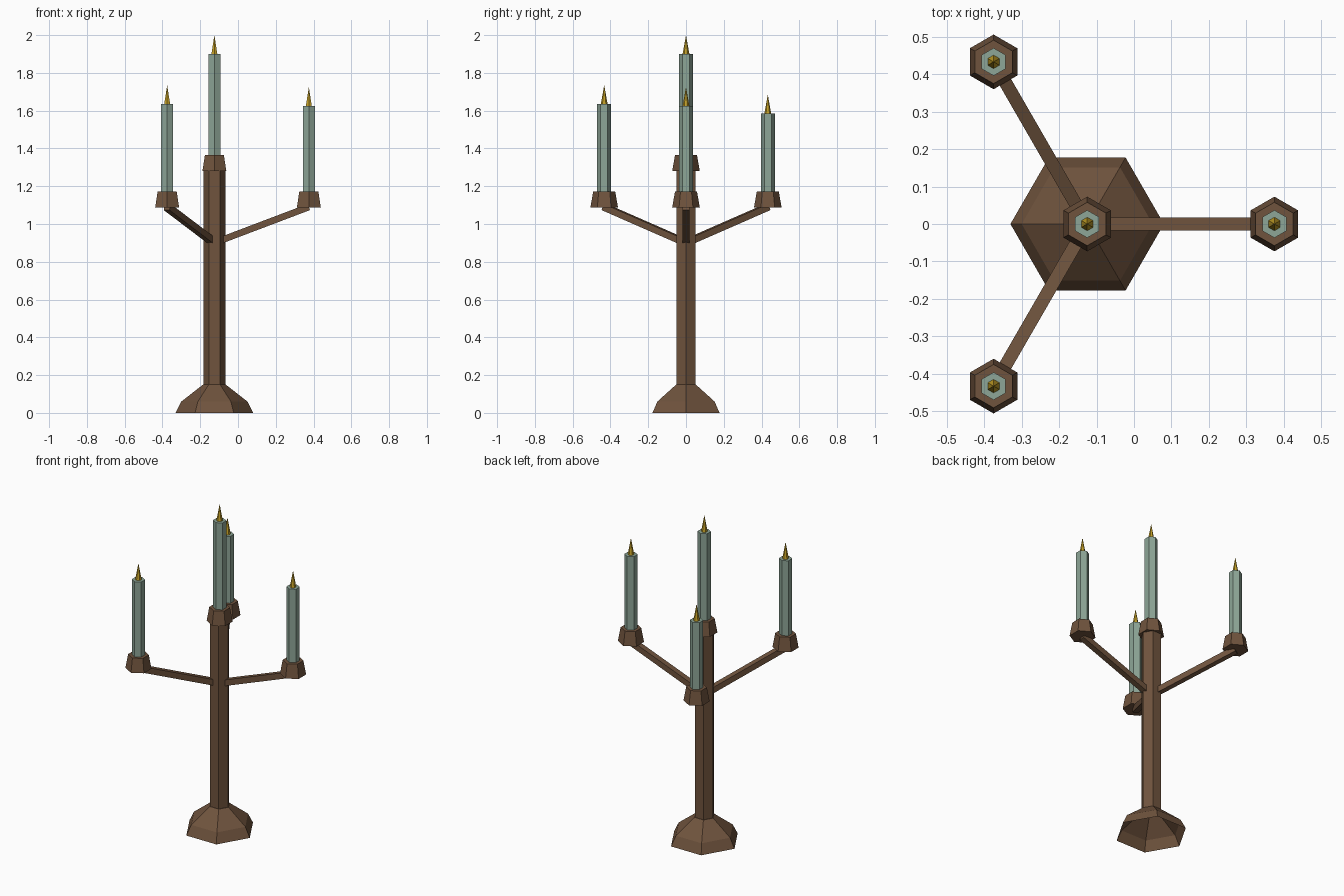
import bpy, bmesh, math
from mathutils import Vector

if "Cube" in bpy.data.objects:
    bpy.data.objects.remove(bpy.data.objects["Cube"])

CX = -0.125          # stem axis
POINT_X, POINT_Y = 0.0, math.pi / 6   # hexagon corner direction


def material(name, rgb):
    m = bpy.data.materials.new(name)
    m.diffuse_color = (*rgb, 1)
    m.use_nodes = True
    m.node_tree.nodes["Principled BSDF"].inputs["Base Color"].default_value = m.diffuse_color
    return m


WOOD = material("brown_wood", (0.16, 0.087, 0.047))
WAX = material("green_wax", (0.27, 0.38, 0.31))
FIRE = material("gold_flame", (0.55, 0.35, 0.02))


def finish(name, bm, mat):
    bmesh.ops.recalc_face_normals(bm, faces=bm.faces)
    me = bpy.data.meshes.new(name)
    bm.to_mesh(me)
    bm.free()
    me.materials.append(mat)
    ob = bpy.data.objects.new(name, me)
    bpy.context.collection.objects.link(ob)
    return ob


def hex_turn(name, x, y, profile, turn, mat, open_bottom=False):
    """Six-sided lathe of (radius, z) points; radius 0 makes a tip."""
    bm = bmesh.new()
    rings = []
    for r, z in profile:
        if r == 0:
            rings.append([bm.verts.new((x, y, z))] * 6)
        else:
            rings.append([bm.verts.new((x + r * math.cos(turn + k * math.pi / 3),
                                        y + r * math.sin(turn + k * math.pi / 3), z))
                          for k in range(6)])
    for a, b in zip(rings, rings[1:]):
        for k in range(6):
            n = (k + 1) % 6
            quad = [a[k], a[n], b[n], b[k]]
            bm.faces.new(list(dict.fromkeys(quad)))
    if not open_bottom:
        bm.faces.new(rings[0][::-1])
    if profile[-1][0] > 0:
        bm.faces.new(rings[-1])
    return finish(name, bm, mat)


def square_bar(name, start, end, width, mat):
    a, b = Vector(start), Vector(end)
    d = (b - a).normalized()
    side = d.cross(Vector((0, 0, 1))).normalized() * width / 2
    up = side.cross(d).normalized() * width / 2
    bm = bmesh.new()
    corners = (side + up, side - up, -side - up, -side + up)
    v = [[bm.verts.new(p + c) for c in corners] for p in (a, b)]
    for k in range(4):
        n = (k + 1) % 4
        bm.faces.new((v[0][k], v[0][n], v[1][n], v[1][k]))
    bm.faces.new(v[0])
    bm.faces.new(v[1])
    return finish(name, bm, mat)


def candle_set(label, x, y, cup_z, wax_top):
    # tapered cup, candle and flame
    hex_turn(label + "_cup", x, y, [(0.073, cup_z), (0.058, cup_z + 0.085)], POINT_Y, WOOD)
    hex_turn(label + "_candle", x, y, [(0.037, cup_z + 0.08), (0.037, wax_top)], POINT_Y, WAX)
    hex_turn(label + "_flame", x, y, [(0.018, wax_top), (0, wax_top + 0.1)], POINT_Y, FIRE)


# foot (hollow underneath) and stem
hex_turn("foot", CX, 0, [(0.205, 0), (0.175, 0.06), (0.06, 0.15)], POINT_X, WOOD, True)
hex_turn("stem", CX, 0, [(0.058, 0.15), (0.058, 1.29)], POINT_X, WOOD)

# centre candle
candle_set("centre", CX, 0, 1.28, 1.90)

# three arms with their candles
for i, (deg, top) in enumerate([(0, 1.625), (120, 1.585), (240, 1.635)], 1):
    c, s = math.cos(math.radians(deg)), math.sin(math.radians(deg))
    square_bar(f"arm_{i}", (CX + 0.02 * c, 0.02 * s, 0.908), (CX + 0.5 * c, 0.5 * s, 1.09), 0.035, WOOD)
    candle_set(f"arm_{i}", CX + 0.5 * c, 0.5 * s, 1.088, top)
